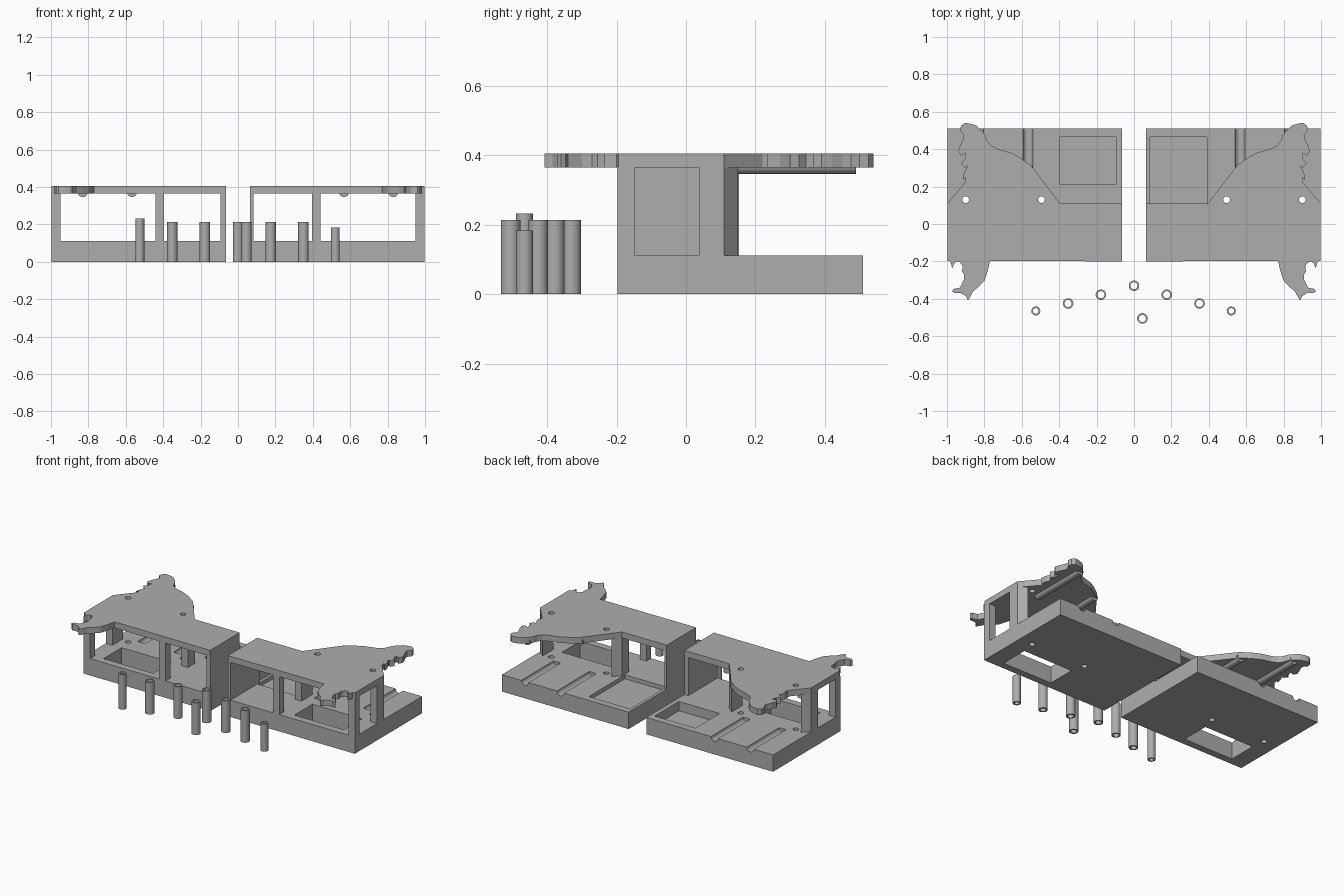
import bpy, bmesh, math
from mathutils import Matrix, Vector

if "Cube" in bpy.data.objects:
    bpy.data.objects.remove(bpy.data.objects["Cube"])

grey = bpy.data.materials.new("plain_grey")
grey.diffuse_color = (0.42, 0.42, 0.42, 1)
grey.use_nodes = True
grey.node_tree.nodes["Principled BSDF"].inputs["Base Color"].default_value = grey.diffuse_color


def finish(bm, name, hidden=False):
    bmesh.ops.recalc_face_normals(bm, faces=bm.faces)
    me = bpy.data.meshes.new(name)
    bm.to_mesh(me)
    bm.free()
    ob = bpy.data.objects.new(name, me)
    bpy.context.collection.objects.link(ob)
    me.materials.append(grey)
    ob.hide_render = hidden
    ob.hide_viewport = False
    if hidden:
        ob.display_type = 'WIRE'
    return ob


def prism(bm, pts, z0, z1):
    """Extrude a closed outline between two heights."""
    f = bm.faces.new([bm.verts.new((x, y, z0)) for x, y in pts])
    ext = bmesh.ops.extrude_face_region(bm, geom=[f])["geom"]
    top = [v for v in ext if isinstance(v, bmesh.types.BMVert)]
    bmesh.ops.translate(bm, verts=top, vec=(0, 0, z1 - z0))


def box(bm, x0, x1, y0, y1, z0, z1):
    prism(bm, [(x0, y0), (x1, y0), (x1, y1), (x0, y1)], z0, z1)


def rod(bm, p0, p1, r, n=32):
    p0, p1 = Vector(p0), Vector(p1)
    d = p1 - p0
    m = Matrix.Translation((p0 + p1) / 2) @ d.to_track_quat('Z', 'Y').to_matrix().to_4x4()
    bmesh.ops.create_cone(bm, cap_ends=True, segments=n, radius1=r, radius2=r,
                          depth=d.length, matrix=m)


def cut(ob, cutter):
    m = ob.modifiers.new("cut", 'BOOLEAN')
    m.operation = 'DIFFERENCE'
    m.solver = 'EXACT'
    m.object = cutter


# Animal-shaped top plate outline (right half): head and mane behind, tail in front
PLATE = [(.065, -.2), (.77, -.197), (.782, -.25), (.80, -.305), (.83, -.335), (.86, -.36),
         (.873, -.385), (.888, -.408), (.90, -.385), (.925, -.37), (.96, -.37), (.972, -.36),
         (.965, -.347), (.93, -.34), (.91, -.30), (.908, -.27), (.92, -.255), (.915, -.225),
         (.93, -.205), (.945, -.20), (.96, -.21), (.972, -.235), (.982, -.20), (.998, -.195),
         (.998, .11), (.905, .22), (.90, .25), (.915, .235), (.91, .27), (.89, .31), (.905, .30),
         (.925, .325), (.905, .345), (.90, .38), (.925, .365), (.94, .39), (.93, .42),
         (.915, .45), (.91, .475), (.93, .50), (.925, .525), (.905, .54), (.88, .538),
         (.845, .527), (.82, .505), (.795, .475), (.785, .445), (.765, .42), (.73, .402),
         (.66, .382), (.61, .355), (.55, .312), (.51, .26), (.395, .11), (.065, .11)]

for s, side in ((-1, "left"), (1, "right")):
    def done(bm, name, hidden=False):
        bmesh.ops.scale(bm, verts=bm.verts, vec=(s, 1, 1))
        return finish(bm, side + "_" + name, hidden)

    # Base slab
    bm = bmesh.new()
    box(bm, .065, .998, -.197, .51, 0, .112)
    base = done(bm, "base")

    # Base cutters: through slot, pocket, round holes, grooves
    bm = bmesh.new()
    box(bm, .52, .885, -.15, .04, -.1, .3)
    if s < 0:
        box(bm, .095, .395, .21, .465, .05, .3)
    else:
        box(bm, .085, .39, .085, .465, .085, .3)
    rod(bm, (.495, .13, -.1), (.495, .13, .2), .018)
    rod(bm, (.90, .13, -.1), (.90, .13, .2), .018)
    for x in (.567, .83):
        rod(bm, (x, .17, .112), (x, .6, .112), .026)
    cut(base, done(bm, "base_cutter", True))

    # Top plate with two pin holes
    bm = bmesh.new()
    prism(bm, PLATE, .365, .405)
    plate = done(bm, "top_plate")
    bm = bmesh.new()
    for x in (.495, .90):
        rod(bm, (x, .13, .3), (x, .13, .5), .018)
    cut(plate, done(bm, "plate_cutter", True))

    # Half-round ridges under the plate
    bm = bmesh.new()
    for x, y1 in ((.567, .31), (.83, .49)):
        rod(bm, (x, .1, .372), (x, y1, .372), .026)
    done(bm, "plate_ridges")

    # Inner wall, then outer and middle posts with slanted rear faces
    bm = bmesh.new()
    box(bm, .065, .094 if s < 0 else .083, -.197, .11, .11, .367)
    done(bm, "inner_wall")
    bm = bmesh.new()
    box(bm, .95, .998, -.197, -.147, .11, .367)
    prism(bm, [(.95, .037), (.998, .037), (.998, .11), (.95, .15)], .11, .367)
    done(bm, "outer_posts")
    bm = bmesh.new()
    box(bm, .395, .442, -.197, -.147, .11, .367)
    prism(bm, [(.395, .037), (.442, .037), (.442, .152), (.395, .11)], .11, .367)
    done(bm, "middle_posts")

# Loose hollow pins
PINS = [(-.525, -.465, .024, .232), (-.352, -.425, .028, .213), (-.177, -.378, .028, .213),
        (0, -.33, .028, .213), (.175, -.378, .028, .213), (.35, -.425, .028, .213),
        (.52, -.465, .024, .183), (.045, -.505, .028, .213)]
n = 32
for i, (px, py, r, h) in enumerate(PINS):
    bm = bmesh.new()
    ri = r - .009
    prof = [(r, 0), (r, h), (ri, h), (ri, 0)]
    rings = [[bm.verts.new((px + q * math.cos(2 * math.pi * k / n),
                            py + q * math.sin(2 * math.pi * k / n), z))
              for k in range(n)] for q, z in prof]
    for a in range(4):
        A, B = rings[a], rings[(a + 1) % 4]
        for k in range(n):
            bm.faces.new((A[k], A[(k + 1) % n], B[(k + 1) % n], B[k]))
    pin = finish(bm, "hollow_pin_%d" % (i + 1))
    bpy.ops.object.select_all(action='DESELECT')
    pin.select_set(True)
    bpy.context.view_layer.objects.active = pin
    bpy.ops.object.shade_smooth_by_angle(angle=math.radians(30))
